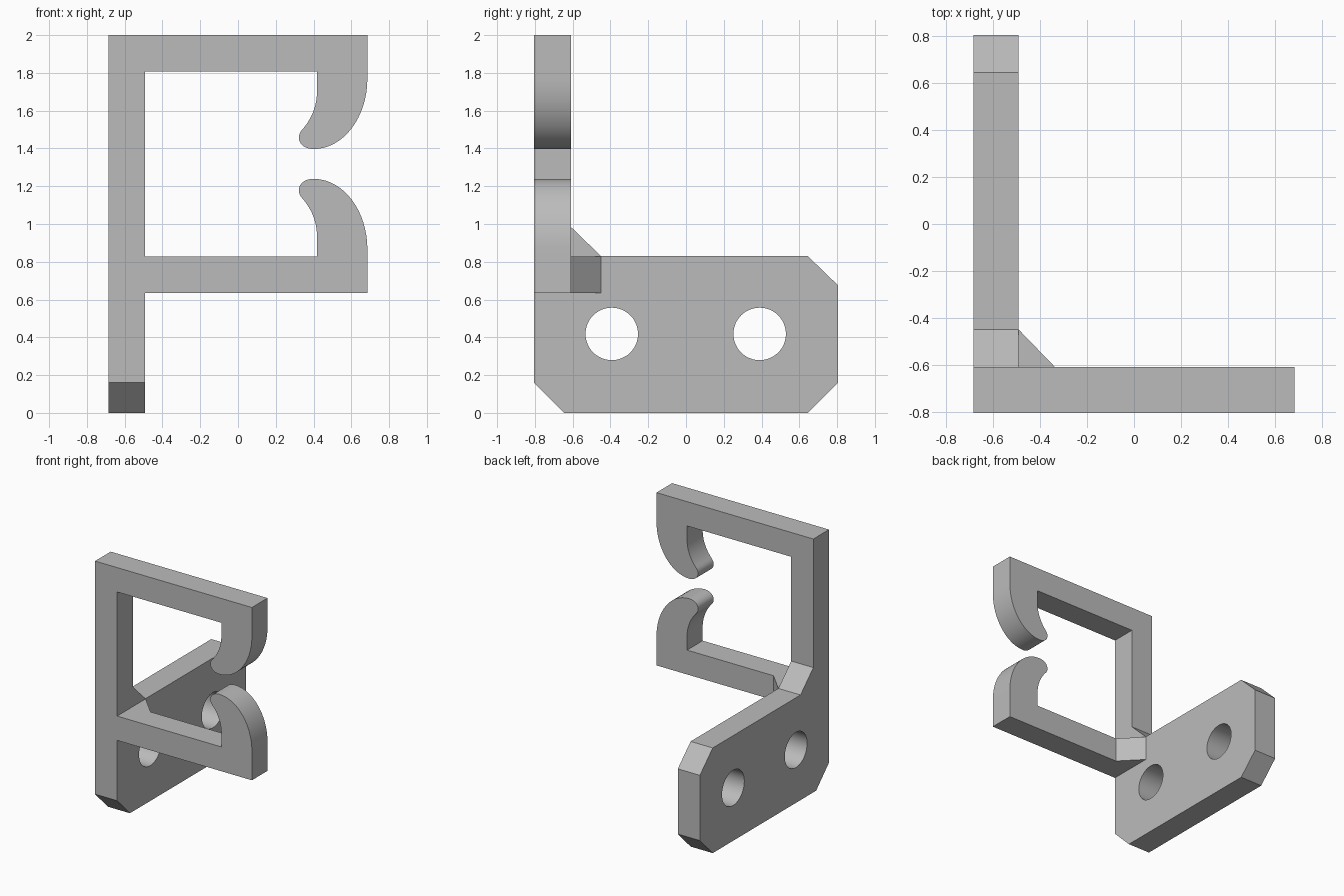
import bpy, bmesh, math
from mathutils import Vector, Matrix
from mathutils.geometry import interpolate_bezier

if "Cube" in bpy.data.objects:
    bpy.data.objects.remove(bpy.data.objects["Cube"])

GREY = (0.5, 0.5, 0.5, 1)
grey = bpy.data.materials.new("plain grey")
grey.use_nodes = True
grey.diffuse_color = GREY
grey.node_tree.nodes["Principled BSDF"].inputs["Base Color"].default_value = GREY

# Axis frames: columns are profile u, profile v and extrusion direction
YZ = Matrix(((0, 0, 1), (1, 0, 0), (0, 1, 0)))
XZ = Matrix(((1, 0, 0), (0, 0, 1), (0, 1, 0)))
XY = Matrix.Identity(3)


def extrude_profile(name, loops, frame, start, end):
    """Fill an outline (further loops are holes) and extrude it."""
    bm = bmesh.new()
    for loop in loops:
        verts = [bm.verts.new(frame @ Vector((u, v, start))) for u, v in loop]
        for a, b in zip(verts, verts[1:] + verts[:1]):
            bm.edges.new((a, b))
    bmesh.ops.triangle_fill(bm, edges=bm.edges[:], use_beauty=True)
    result = bmesh.ops.extrude_face_region(bm, geom=bm.faces[:], use_keep_orig=True)
    moved = [g for g in result["geom"] if isinstance(g, bmesh.types.BMVert)]
    bmesh.ops.translate(bm, verts=moved, vec=frame @ Vector((0, 0, end - start)))
    bmesh.ops.recalc_face_normals(bm, faces=bm.faces[:])
    mesh = bpy.data.meshes.new(name)
    bm.to_mesh(mesh)
    bm.free()
    mesh.materials.append(grey)
    obj = bpy.data.objects.new(name, mesh)
    bpy.context.collection.objects.link(obj)
    bpy.ops.object.select_all(action="DESELECT")
    obj.select_set(True)
    bpy.context.view_layer.objects.active = obj
    bpy.ops.object.shade_smooth_by_angle(angle=math.radians(30))
    return obj


def bezier(*points):
    return [p[:] for p in interpolate_bezier(*[Vector(p) for p in points], 17)]


def circle(u, v, r, n=48):
    return [(u + r * math.cos(math.tau * i / n), v + r * math.sin(math.tau * i / n))
            for i in range(n)]


OUT, IN = 0.685, 0.492      # side faces of the upright
FRONT, BACK = -0.805, -0.61  # depth of the arms
MID = 1.318                 # height about which the two arms mirror

# Mounting plate with chamfered corners, two screw holes and the upright
plate = [(FRONT, 0.16), (-0.645, 0), (0.645, 0), (0.805, 0.16), (0.805, 0.675),
         (0.645, 0.83), (-0.45, 0.83), (BACK, 0.985), (BACK, 2), (FRONT, 2)]
extrude_profile("mounting_plate", [plate, circle(-0.393, 0.418, 0.139),
                                   circle(0.39, 0.418, 0.139)], YZ, -OUT, -IN)

# Arm ending in a curved hook with a rounded tip
k = 0.552
outer = bezier((OUT, 1.77), (OUT, 1.77 - k * 0.373), (0.4 + k * 0.285, 1.397), (0.4, 1.397))
tip = bezier((0.4, 1.397), (0.33, 1.397), (0.3, 1.455), (0.34, 1.5))
inner = bezier((0.34, 1.5), (0.385, 1.55), (0.418, 1.62), (0.418, 1.7))
arm = [(-IN, 2), (OUT, 2)] + outer + tip[1:] + inner[1:] + [(0.418, 1.808), (-IN, 1.808)]
extrude_profile("upper_hook_arm", [arm], XZ, FRONT, BACK)
extrude_profile("lower_hook_arm", [[(x, 2 * MID - z) for x, z in arm]], XZ, FRONT, BACK)

# Corner brace between the lower arm and the plate
extrude_profile("corner_brace", [[(-IN, BACK), (-0.337, BACK), (-IN, -0.45)]],
                XY, 2 * MID - 2, 2 * MID - 1.808)
